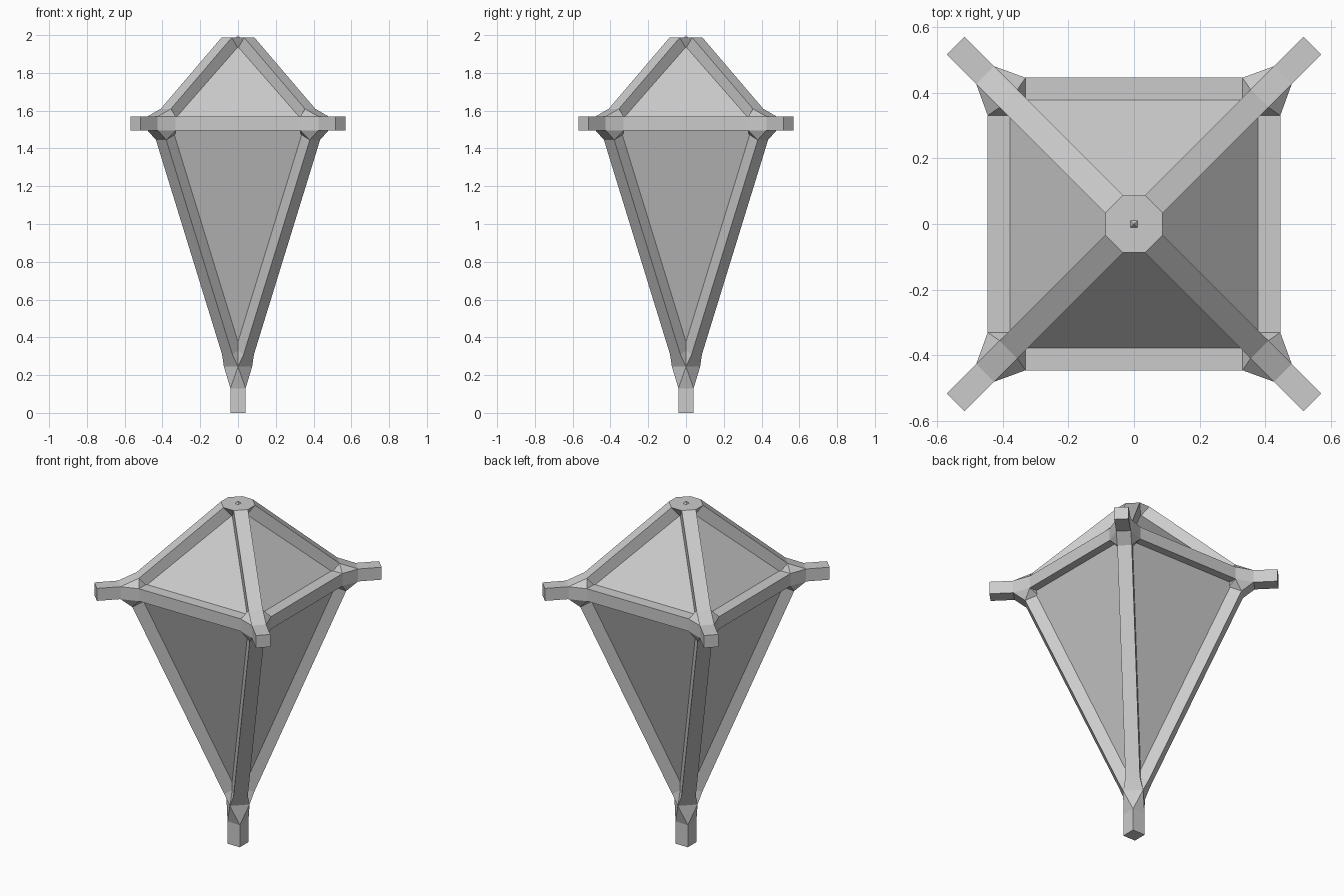
import bpy, bmesh
from math import pi, sqrt
from mathutils import Vector, Matrix

if "Cube" in bpy.data.objects:
    bpy.data.objects.remove(bpy.data.objects["Cube"])

W = 0.0385            # half width of the frame bars
Z0, Z1 = 1.496, 1.569  # underside and top of the horizontal ring


def diag(d, lat, z):
    """Point at distance d along the x=y diagonal, offset sideways by lat."""
    return Vector(((d - lat) / sqrt(2), (d + lat) / sqrt(2), z))


def pair(d, z, w=W):
    return [diag(d, -w, z), diag(d, w, z)]


def hull(name, pts, turns=1):
    """Convex solid through the points, repeated around z."""
    for i in range(turns):
        rot = Matrix.Rotation(i * pi / 2, 3, 'Z')
        bm = bmesh.new()
        for p in pts:
            bm.verts.new(rot @ Vector(p))
        bmesh.ops.convex_hull(bm, input=bm.verts[:])
        bmesh.ops.delete(bm, geom=[v for v in bm.verts if not v.link_faces], context='VERTS')
        bmesh.ops.dissolve_limit(bm, angle_limit=0.02, verts=bm.verts[:], edges=bm.edges[:])
        bmesh.ops.recalc_face_normals(bm, faces=bm.faces[:])
        me = bpy.data.meshes.new(name)
        bm.to_mesh(me)
        bm.free()
        ob = bpy.data.objects.new(name if turns == 1 else f"{name}_{i + 1}", me)
        bpy.context.collection.objects.link(ob)


# Inner panels: one stretched octahedron
c = 0.41
hull("panels", [(x, y, 1.532) for x in (-c, c) for y in (-c, c)] + [(0, 0, 2.0), (0, 0, 0.2)])

# Cross-sections of the bars where they enter the joints
roof_top = pair(0.085, 1.987) + pair(0.038, 1.93)
roof_low = pair(0.54, 1.61) + pair(0.493, 1.553)
leg_top = pair(0.576, 1.445) + pair(0.508, 1.475)
leg_low = pair(0.081, 0.31) + pair(0.013, 0.34)
arm_in = pair(0.64, Z0) + pair(0.64, Z1)
arm_out = pair(0.767, Z0) + pair(0.767, Z1)
bar_end = [(0.33, y, z) for y in (0.375, 0.445) for z in (Z0, Z1)]
bar_end_side = [(y, x, z) for x, y, z in bar_end]

# Straight bars
hull("roof_strut", roof_top + roof_low, 4)
hull("lower_strut", leg_low + leg_top, 4)
hull("corner_arm", arm_in + arm_out, 4)
hull("ring_bar", bar_end + [(-x, y, z) for x, y, z in bar_end], 4)

# Corner joints
hull("corner_joint", bar_end + bar_end_side + arm_in + roof_low + leg_top, 4)

# Flat octagonal cap where the roof struts meet
cap = [Matrix.Rotation(i * pi / 2, 3, 'Z') @ p for i in range(4) for p in roof_top]
hull("top_cap", cap)

# Foot: square post, flared collar and strut roots
s = 0.04
square = [(x, y) for x in (-s, s) for y in (-s, s)]
post_top = [(x, y, 0.13) for x, y in square]
diamond = [(0.075, 0, 0.245), (-0.075, 0, 0.245), (0, 0.075, 0.245), (0, -0.075, 0.245)]
hull("foot_post", [(x, y, 0) for x, y in square] + post_top)
hull("foot_collar", post_top + diamond)
hull("strut_root", [(0.075, 0, 0.245), (0, 0.075, 0.245), (0, 0, 0.26)] + leg_low, 4)
